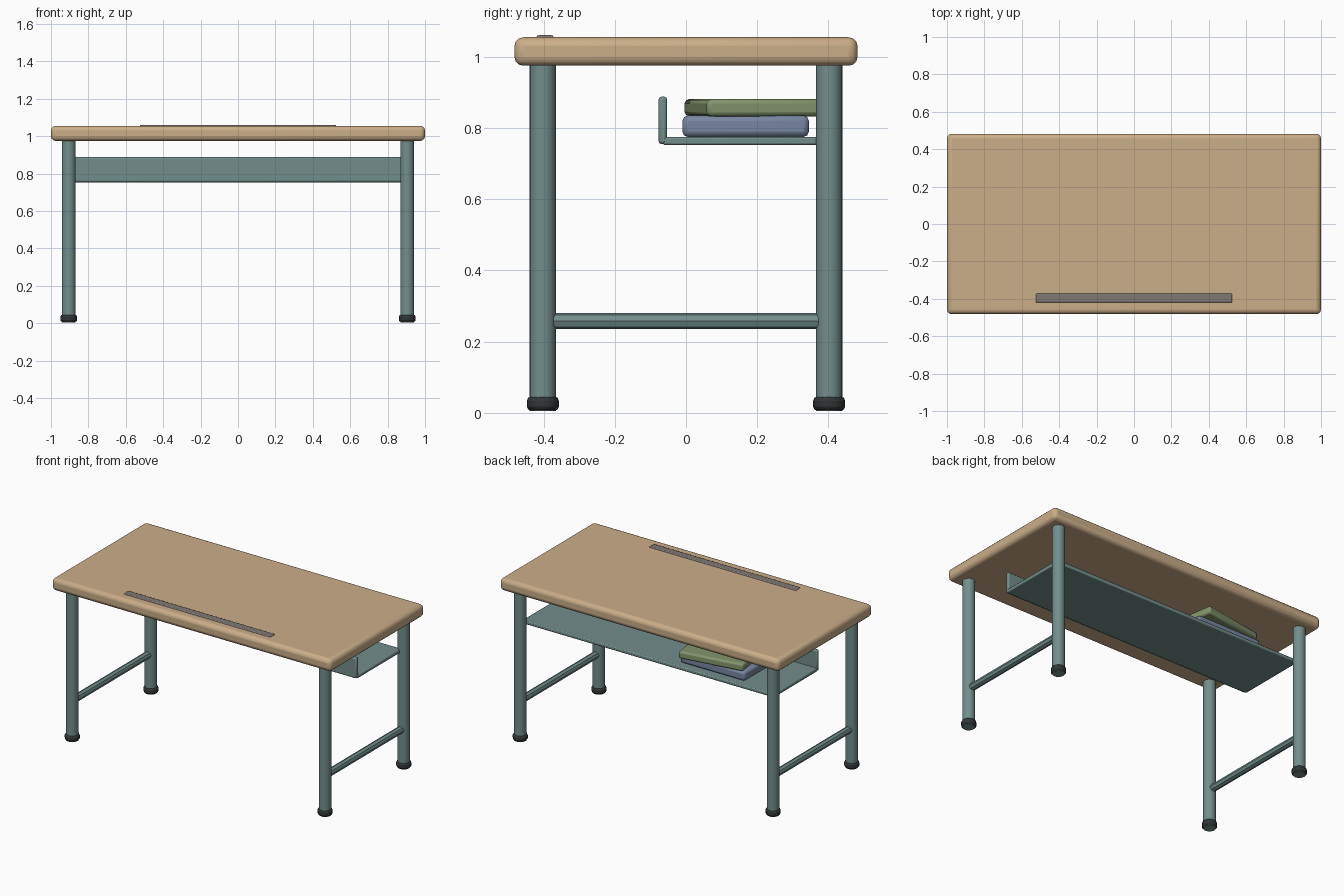
import bpy, math

if "Cube" in bpy.data.objects:
    bpy.data.objects.remove(bpy.data.objects["Cube"])

def material(name, rgb):
    m = bpy.data.materials.new(name)
    m.diffuse_color = (*rgb, 1)
    m.use_nodes = True
    m.node_tree.nodes["Principled BSDF"].inputs["Base Color"].default_value = m.diffuse_color
    return m

WOOD = material("wood", (0.60, 0.42, 0.25))
METAL = material("painted_metal", (0.17, 0.27, 0.26))
RUBBER = material("rubber", (0.03, 0.035, 0.035))
GROOVE = material("groove_grey", (0.21, 0.19, 0.17))
BLUE = material("blue_cover", (0.19, 0.24, 0.36))
GREEN = material("green_cover", (0.23, 0.30, 0.15))

def finish(ob, name, mat, bevel, segments):
    ob.name = name
    ob.data.materials.append(mat)
    if bevel:
        b = ob.modifiers.new("bevel", 'BEVEL')
        b.width, b.segments, b.limit_method = bevel, segments, 'ANGLE'
    bpy.ops.object.shade_smooth_by_angle(angle=math.radians(35))
    return ob

def box(name, x, y, z, mat, bevel=0.0, segments=2, turn=0.0):
    """Box from (min, max) pairs on each axis, turned about its own centre."""
    pairs = (x, y, z)
    bpy.ops.mesh.primitive_cube_add(size=1, location=[(a + b) / 2 for a, b in pairs])
    ob = bpy.context.object
    ob.scale = [b - a for a, b in pairs]
    bpy.ops.object.transform_apply(location=False, rotation=False, scale=True)
    ob.rotation_euler.z = math.radians(turn)
    return finish(ob, name, mat, bevel, segments)

def tube(name, radius, length, centre, mat, sides, rot=(0, 0, 0), bevel=0.0):
    bpy.ops.mesh.primitive_cylinder_add(vertices=sides, radius=radius, depth=length,
                                        location=centre, rotation=rot)
    return finish(bpy.context.object, name, mat, bevel, 2)

# Table top with pencil groove strip
box("table_top", (-1, 1), (-0.482, 0.482), (0.975, 1.055), WOOD, 0.025, 3)
box("pencil_groove", (-0.525, 0.525), (-0.42, -0.372), (1.04, 1.061), GROOVE, 0.006, 2)

# Legs, rubber feet and side rails
LX, LY = 0.905, 0.402
for sx, side in ((-1, "left"), (1, "right")):
    for sy, end in ((-1, "front"), (1, "back")):
        tube(f"{end}_{side}_leg", 0.037, 0.985, (sx * LX, sy * LY, 0.5 - 0.0025), METAL, 16)
        tube(f"{end}_{side}_foot", 0.045, 0.04, (sx * LX, sy * LY, 0.026), RUBBER, 12, bevel=0.012)
    tube(f"{side}_rail", 0.023, 2 * LY - 0.06, (sx * LX, 0, 0.258), METAL, 8,
         (math.pi / 2, 0, 0))

# Book shelf with upright front lip
box("shelf", (-0.9, 0.9), (-0.065, 0.388), (0.752, 0.775), METAL, 0.006)
box("shelf_lip", (-0.9, 0.9), (-0.077, -0.053), (0.755, 0.888), METAL, 0.008)

# Two books stacked on the shelf
box("lower_book", (-0.66, -0.20), (-0.01, 0.345), (0.775, 0.835), BLUE, 0.015)
box("upper_book", (-0.62, -0.20), (0.025, 0.375), (0.833, 0.881), GREEN, 0.012, turn=9)
